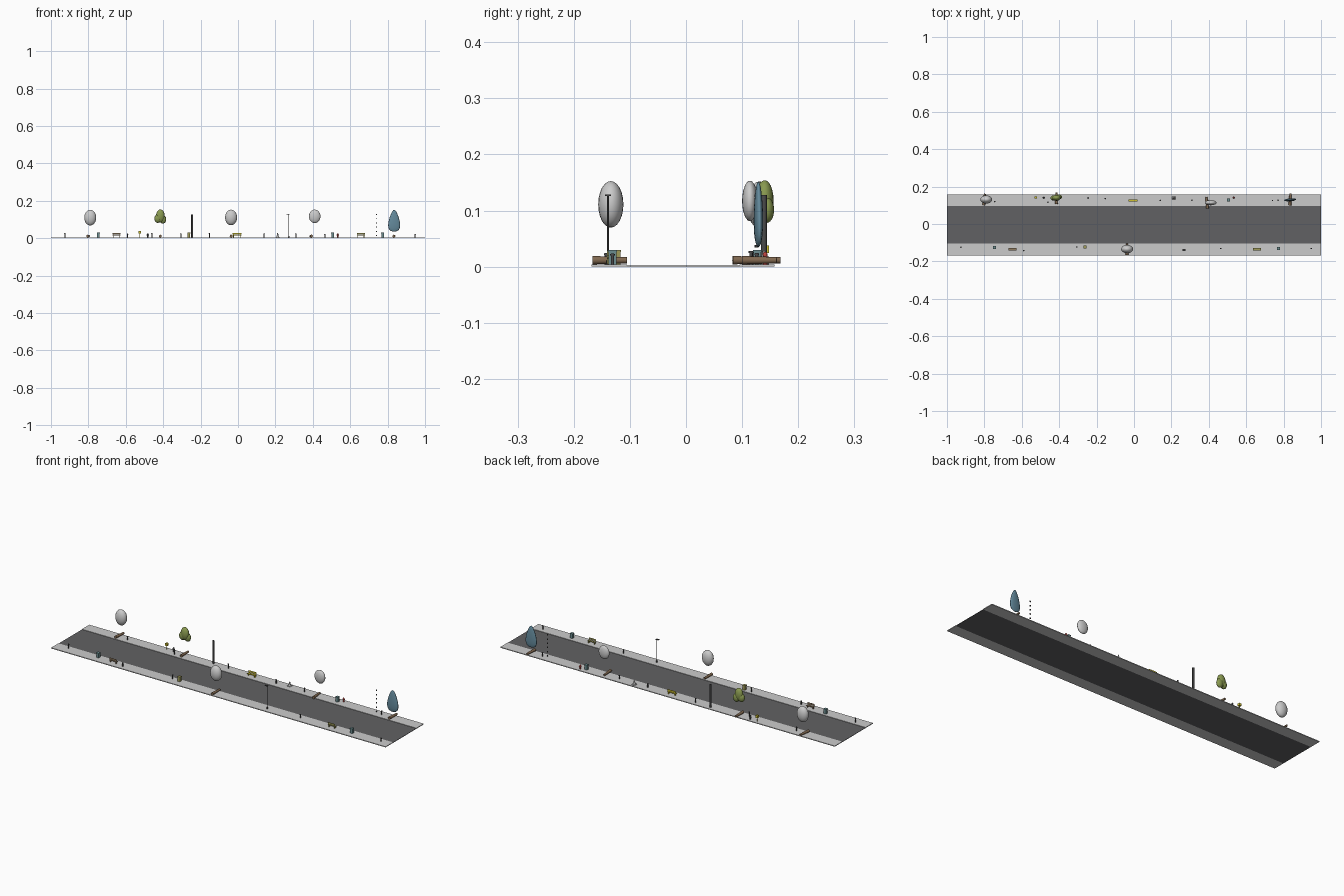
import bpy, bmesh, math
from mathutils import Matrix

if "Cube" in bpy.data.objects:
    bpy.data.objects.remove(bpy.data.objects["Cube"])

TOP = 0.004  # pavement height
mats = {}
COL = dict(road=(.12, .12, .125), dark=(.07, .07, .07), bark=(.22, .14, .08),
           green=(.25, .32, .08), blue=(.13, .26, .34), teal=(.15, .27, .28),
           yellow=(.65, .55, .03), olive=(.35, .33, .1), brown=(.28, .2, .12), red=(.5, .06, .05))


def finish(name, bm, col=None, smooth=False):
    me = bpy.data.meshes.new(name)
    bm.to_mesh(me)
    bm.free()
    ob = bpy.data.objects.new(name, me)
    bpy.context.collection.objects.link(ob)
    if smooth:
        for p in me.polygons:
            p.use_smooth = len(p.vertices) < 5
    if col:
        if col not in mats:
            mats[col] = bpy.data.materials.new(col)
            mats[col].diffuse_color = (*COL[col], 1)
        me.materials.append(mats[col])
    return ob


def box(bm, c, s):
    bmesh.ops.create_cube(bm, size=1, matrix=Matrix.Translation(c) @ Matrix.Diagonal((*s, 1)))


def cyl(bm, c, r1, r2, h, seg=12, rot=Matrix()):
    bmesh.ops.create_cone(bm, cap_ends=True, segments=seg, radius1=r1, radius2=r2, depth=h,
                          matrix=Matrix.Translation(c) @ rot)


def ball(bm, c, s, turn=0):
    bmesh.ops.create_uvsphere(bm, u_segments=20, v_segments=12, radius=1,
                              matrix=Matrix.Translation(c) @ Matrix.Rotation(turn, 4, 'Z') @ Matrix.Diagonal((*s, 1)))


# Road and pavements
bm = bmesh.new()
box(bm, (0, -.005, .001), (2, .2, .002))
finish("road", bm, "road")
for name, y in (("front_pavement", -.1365), ("back_pavement", .1265)):
    bm = bmesh.new()
    box(bm, (0, y, TOP / 2), (2, .063, TOP))
    finish(name, bm)


# Trunks lying across the pavement
def trunk(x, y, turn):
    bm = bmesh.new()
    rot = Matrix.Rotation(turn, 4, 'Z') @ Matrix.Rotation(math.pi / 2, 4, 'X')
    cyl(bm, (x, y, .0115), .0055, .0075, .062, 12, rot)
    finish("trunk", bm, "bark", True)


for x, y, t in ((-.80, .131, -.1), (-.415, .137, 0), (-.037, -.136, 0),
                (.39, .114, .1), (.835, .131, -.05)):
    trunk(x, y, t)

# Oval crowns
for x, y, z, s in ((-.79, .131, .110, (.032, .022, .042)),
                   (-.037, -.134, .111, (.032, .0225, .0415)),
                   (.41, .114, .117, (.031, .014, .036))):
    bm = bmesh.new()
    ball(bm, (x, y, z), s)
    finish("oval_crown", bm, None, True)

# Lobed green crown
bm = bmesh.new()
ball(bm, (-.415, .140, .119), (.023, .016, .035))
ball(bm, (-.429, .139, .105), (.018, .014, .023))
ball(bm, (-.402, .144, .101), (.018, .013, .023))
finish("lobed_crown", bm, "green", True)

# Flat teardrop crown
bm = bmesh.new()
ball(bm, (0, 0, .0935), (.031, .008, .0585))
for v in bm.verts:
    u = (v.co.z - .0935) / .0585
    v.co.x *= 1 - .3 * u
    v.co.z -= .01 * (1 - u * u)
bmesh.ops.transform(bm, matrix=Matrix.Translation((.835, .129, 0)) @ Matrix.Rotation(.08, 4, 'Z'), verts=bm.verts)
finish("teardrop_crown", bm, "blue", True)


# Benches: seat, back and legs
def bench(x, y, col, w, side):
    bm = bmesh.new()
    box(bm, (x, y, .015), (w, .012, .003))
    box(bm, (x, y + side * .0055, .024), (w, .002, .009))
    for k in (-1, 1):
        box(bm, (x + k * w * .4, y, .009), (.003, .01, .011))
        box(bm, (x + k * w * .4, y + side * .0055, .015), (.003, .002, .02))
    finish("bench", bm, col)


bench(-.65, -.134, "brown", .042, -1)
bench(.657, -.134, "olive", .042, -1)
bench(-.005, .125, "yellow", .048, 1)


# Litter bins with a lid
def bin_(x, y, col):
    bm = bmesh.new()
    box(bm, (x, y, .015), (.014, .014, .022))
    box(bm, (x, y, .028), (.016, .016, .004))
    finish("litter_bin", bm, col)


for x, y, c in ((-.747, -.126, "teal"), (-.263, -.124, "olive"),
                (.773, -.131, "teal"), (.506, .127, "teal")):
    bin_(x, y, c)

# Bollards
for x, y, h in ((-.925, -.125, .024), (-.59, -.142, .020), (-.305, -.123, .022),
                (.465, -.131, .019), (.947, -.131, .019), (-.745, .120, .02),
                (-.46, .116, .024), (-.153, .136, .024), (.14, .126, .021),
                (.31, .126, .021), (.77, .126, .02)):
    bm = bmesh.new()
    cyl(bm, (x, y, TOP + h / 2), .003, .003, h, 10)
    cyl(bm, (x, y, TOP + h - .002), .0042, .0042, .003, 10)
    finish("bollard", bm, "dark", True)

# Hydrants
for x, y, c in ((-.483, .14, "dark"), (.533, .141, "red")):
    bm = bmesh.new()
    cyl(bm, (x, y, .013), .004, .004, .018)
    cyl(bm, (x, y, .024), .005, .002, .005)
    box(bm, (x, y, .017), (.012, .004, .004))
    finish("hydrant", bm, c)

# Raised yellow box on a thin stand
bm = bmesh.new()
box(bm, (-.525, .142, .031), (.012, .012, .013))
cyl(bm, (-.525, .142, .0145), .0015, .0015, .021, 8)
finish("post_box", bm, "yellow")

# Pale cone on a square foot
bm = bmesh.new()
box(bm, (.212, .139, .0055), (.018, .018, .003))
cyl(bm, (.212, .139, .0175), .0065, .002, .021, 16)
finish("traffic_cone", bm, None, True)

# Thick dark post
bm = bmesh.new()
cyl(bm, (-.245, .139, .066), .005, .005, .124, 12)
finish("thick_post", bm, "dark", True)

# Slim lamp post with a small head
bm = bmesh.new()
cyl(bm, (.272, -.139, .065), .002, .002, .122, 10)
cyl(bm, (.272, -.139, .008), .004, .003, .008, 10)
box(bm, (.268, -.139, .127), (.015, .010, .003))
finish("lamp_post", bm, "dark")

# Column of separate small beads
bm = bmesh.new()
for i in range(6):
    cyl(bm, (.74, .126, .014 + i * .0225), .0035, .0035, .005, 10)
finish("bead_column", bm, "dark")

for m in bpy.data.materials:
    if m.users and not m.is_grease_pencil:
        m.use_nodes = True
        m.node_tree.nodes["Principled BSDF"].inputs["Base Color"].default_value = m.diffuse_color
